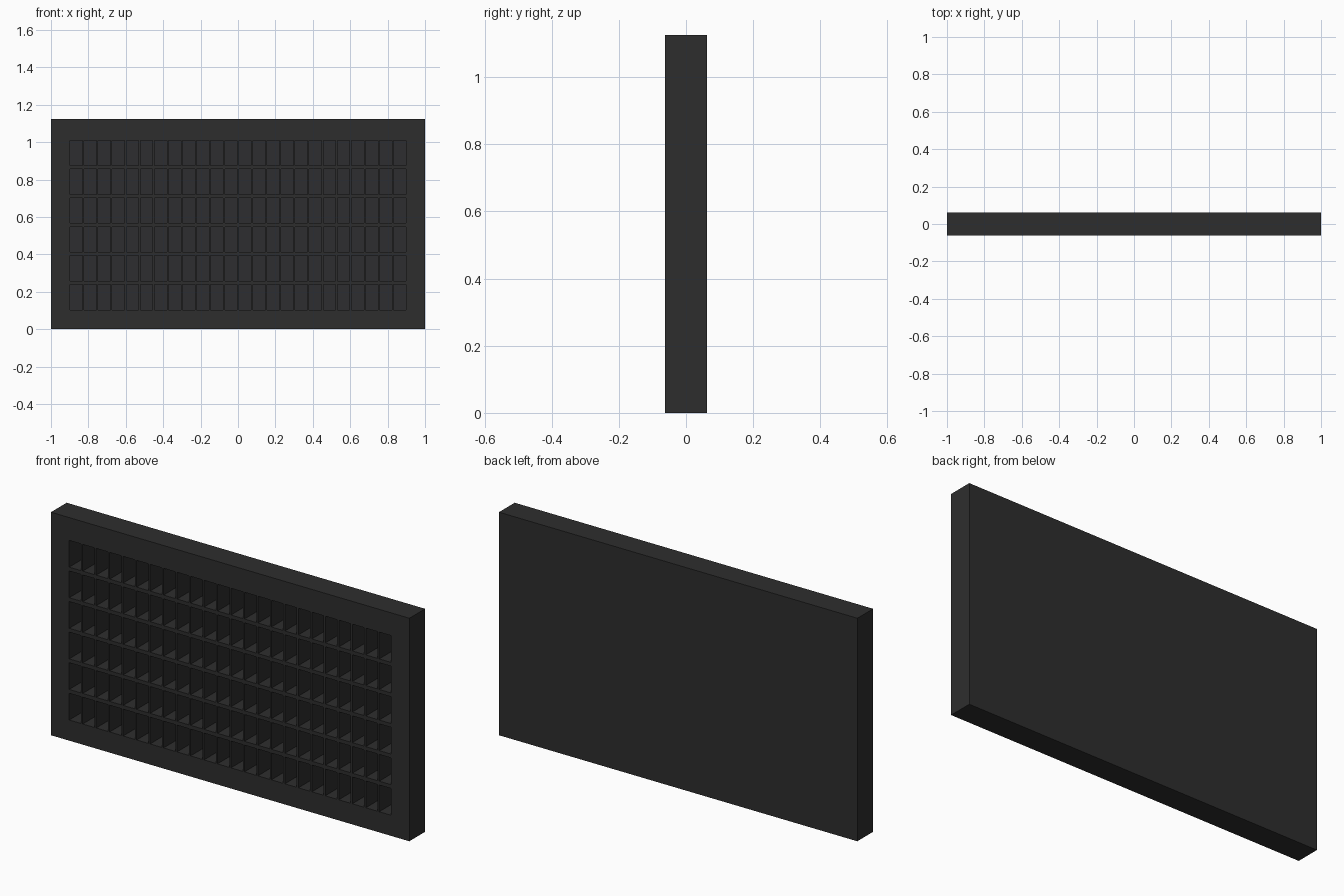
import bpy, bmesh

if "Cube" in bpy.data.objects:
    bpy.data.objects.remove(bpy.data.objects["Cube"])

W, D, H = 2.0, 0.125, 1.125          # overall size
COLS, ROWS = 24, 6
X0, X1, CELL_W = -0.898, 0.898, 0.066
Z0, Z1, CELL_H = 0.104, 1.01, 0.135
DEPTH = 0.108                        # recess depth


def material(name, rgb):
    m = bpy.data.materials.new(name)
    m.diffuse_color = (*rgb, 1)
    m.use_nodes = True
    m.node_tree.nodes["Principled BSDF"].inputs["Base Color"].default_value = m.diffuse_color
    return m


def breaks(lo, hi, start, end, size, count):
    """Grid lines: outer edges plus both sides of each cell."""
    pitch = (end - start - size) / (count - 1)
    cells = [start + i * pitch + o for i in range(count) for o in (0, size)]
    return [lo] + cells + [hi]


xs = breaks(-W / 2, W / 2, X0, X1, CELL_W, COLS)
zs = breaks(0, H, Z0, Z1, CELL_H, ROWS)

# Front face divided into frame bars and cells
bm = bmesh.new()
grid = [[bm.verts.new((x, -D / 2, z)) for z in zs] for x in xs]
cells = []
for i in range(len(xs) - 1):
    for j in range(len(zs) - 1):
        f = bm.faces.new((grid[i][j], grid[i + 1][j], grid[i + 1][j + 1], grid[i][j + 1]))
        if i % 2 and j % 2:
            cells.append(f)
bm.normal_update()

# Outer sides and back
rim = [e for e in bm.edges if e.is_boundary]
ext = bmesh.ops.extrude_edge_only(bm, edges=rim)["geom"]
back_verts = [g for g in ext if isinstance(g, bmesh.types.BMVert)]
bmesh.ops.translate(bm, verts=back_verts, vec=(0, D, 0))
bmesh.ops.contextual_create(bm, geom=[e for e in bm.edges if e.is_boundary])
bmesh.ops.recalc_face_normals(bm, faces=bm.faces[:])

# Sink every cell straight back
bmesh.ops.inset_individual(bm, faces=cells, thickness=0, depth=-DEPTH)
for f in cells:
    f.material_index = 1

mesh = bpy.data.meshes.new("grille_panel")
bm.to_mesh(mesh)
bm.free()
mesh.materials.append(material("dark_grey", (0.027, 0.027, 0.027)))
mesh.materials.append(material("dark_recess", (0.026, 0.026, 0.029)))
panel = bpy.data.objects.new("grille_panel", mesh)
bpy.context.collection.objects.link(panel)
